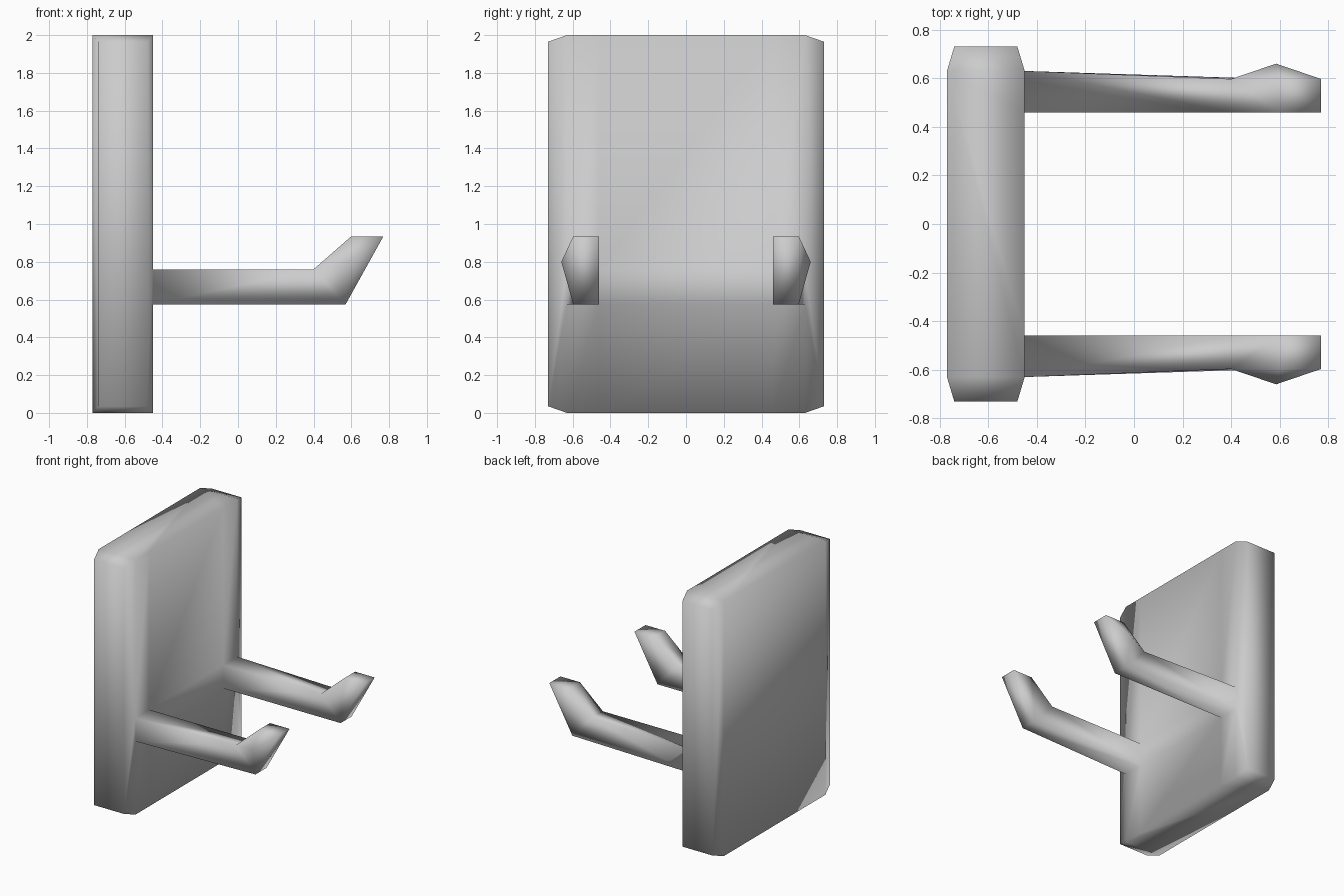
import bpy, bmesh

if "Cube" in bpy.data.objects:
    bpy.data.objects.remove(bpy.data.objects["Cube"])

bm = bmesh.new()
cache = {}

def vert(p):
    key = tuple(round(c, 4) for c in p)
    if key not in cache:
        cache[key] = bm.verts.new(key)
    return cache[key]

def face(*pts):
    return bm.faces.new([vert(p) for p in pts])

BACK, FRONT = -0.77, -0.45
Y = [-0.63, -0.46, 0.46, 0.63]
Z = [0.0, 0.575, 0.76, 2.0]

# plate: gridded mounting face, leaving openings where the arms grow out
for i in range(3):
    for j in range(3):
        if j == 1 and i != 1:
            continue
        face((FRONT, Y[i], Z[j]), (FRONT, Y[i + 1], Z[j]),
             (FRONT, Y[i + 1], Z[j + 1]), (FRONT, Y[i], Z[j + 1]))

# plate: back, bottom and top
face(*[(BACK, y, z) for y, z in ((Y[0], 0), (Y[3], 0), (Y[3], 2), (Y[0], 2))])
for z in (0, 2):
    face((BACK, Y[0], z), (BACK, Y[3], z), *[(FRONT, y, z) for y in reversed(Y)])

# arm side profile: root bottom, elbow, tip front, tip back, bend, root top
elbow, tip, tip_back, bend = (0.57, 0.575), (0.77, 0.935), (0.60, 0.935), (0.40, 0.76)
root_low, root_top = (FRONT, Z[1]), (FRONT, Z[2])

for s in (-1, 1):
    # plate: tapered end
    ring = [(BACK, 0), (FRONT, 0), (FRONT, 2), (BACK, 2)]
    cap = [(-0.74, 0.035), (-0.48, 0.035), (-0.48, 1.965), (-0.74, 1.965)]
    outer = [(x, s * 0.63, z) for x, z in ring]
    end = [(x, s * 0.73, z) for x, z in cap]
    face(*end)
    for k in range(4):
        n = (k + 1) % 4
        mid = [(FRONT, s * 0.63, Z[1]), (FRONT, s * 0.63, Z[2])] if k == 1 else []
        face(outer[k], *mid, outer[n], end[n], end[k])

    # arm and upturned hook
    def inn(p):
        return (p[0], s * 0.46, p[1])

    def out(p):
        return (p[0], s * (0.63 if p[0] == FRONT else 0.597), p[1])

    profile = [root_low, elbow, tip, tip_back, bend, root_top]
    for a, b in zip(profile[:-1], profile[1:]):
        face(inn(a), inn(b), out(b), out(a))
    face(*[inn(p) for p in (root_low, elbow, bend, root_top)])
    face(*[inn(p) for p in (elbow, tip, tip_back, bend)])
    face(*[out(p) for p in (root_low, elbow, bend, root_top)])
    # outer bulge of the hook
    hook = [elbow, tip, tip_back, bend]
    for k in range(4):
        face(out(hook[k]), out(hook[(k + 1) % 4]), (0.585, s * 0.66, 0.80))

bmesh.ops.recalc_face_normals(bm, faces=bm.faces)
for f in bm.faces:
    f.smooth = True
mesh = bpy.data.meshes.new("wall_hook")
bm.to_mesh(mesh)
bm.free()
obj = bpy.data.objects.new("wall_hook", mesh)
bpy.context.collection.objects.link(obj)
